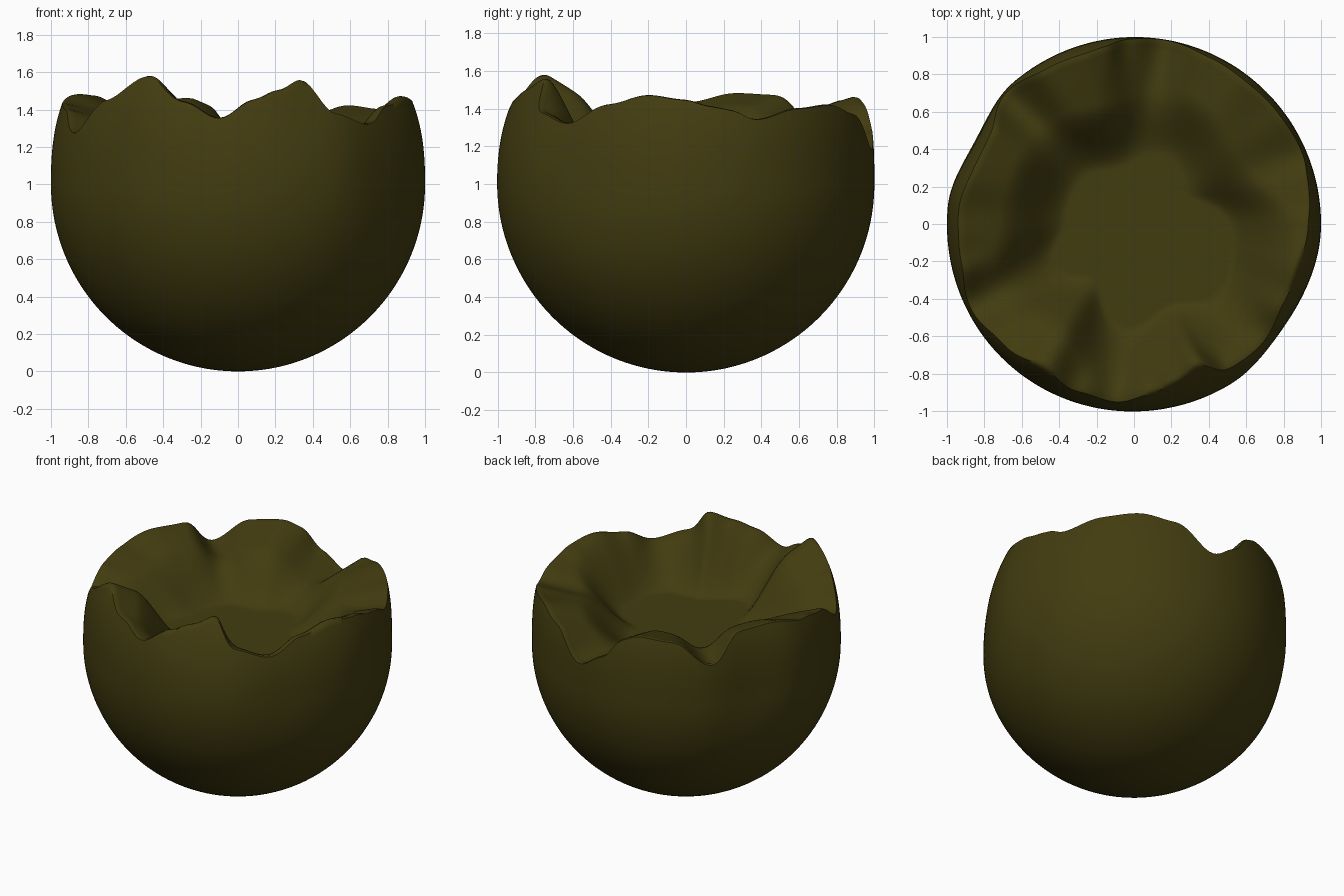
import bpy, bmesh, math

if "Cube" in bpy.data.objects:
    bpy.data.objects.remove(bpy.data.objects["Cube"])

# by angle in degrees (0 = +x): rim height, floor edge radius, sideways bulge, squareness of the upper shell
RIM = [(0, 1.445), (8, 1.41), (15, 1.39), (22, 1.34), (38, 1.40), (52, 1.42), (66, 1.37),
       (81, 1.18), (92, 1.28), (99, 1.42), (106, 1.46), (120, 1.44), (135, 1.28), (147, 1.47),
       (163, 1.48), (180, 1.43), (193, 1.40), (207, 1.27), (222, 1.45), (238, 1.58),
       (252, 1.44), (264, 1.35), (275, 1.45), (284, 1.50), (295, 1.56), (303, 1.38),
       (318, 1.32), (332, 1.42), (347, 1.47)]
FLOOR = [(0, .52), (30, .32), (65, .42), (105, .32), (140, .38), (180, .37), (207, .5),
         (235, .36), (264, .58), (295, .47), (320, .6)]
BULGE = [(0, 0), (45, .0), (80, 0), (130, -.005), (152, -.045), (175, 0), (230, .006),
         (300, 0), (325, -.03)]
SQUARE = [(0, 2.5), (45, 3.2), (105, 3), (140, 3), (200, 2.4), (238, 3), (264, 2.3),
          (295, 2.0), (330, 2.3)]
FLOOR_Z = 1.09
N, OUT, INN = 240, 60, 40


def table(t, deg):
    """Smooth periodic interpolation."""
    deg %= 360
    pts = t + [(t[0][0] + 360, t[0][1])]
    for (a, u), (b, v) in zip(pts, pts[1:]):
        if a <= deg <= b:
            s = (1 - math.cos(math.pi * (deg - a) / (b - a))) / 2
            return u + (v - u) * s


def blurred(t, deg, width):
    ks = (-1, -.67, -.33, 0, .33, .67, 1)
    ws = [1.15 - abs(k) for k in ks]
    return sum(w * table(t, deg + k * width) for k, w in zip(ks, ws)) / sum(ws)


def smooth(x):
    x = min(1, max(0, x))
    return x * x * (3 - 2 * x)


def outer_radius(z, deg):
    t = z - 1
    r = math.sqrt(max(0, 1 - abs(t) ** (table(SQUARE, deg) if t > 0 else 2)))
    return r * (1 + table(BULGE, deg) * smooth((z - .4) / .7))


def section(deg):
    """Radius and height from the bottom pole, over the rim, to the floor centre."""
    rim = blurred(RIM, deg, 3)
    top = math.asin(rim - 1)
    out = []
    for i in range(1, OUT + 1):
        a = -math.pi / 2 + (top + math.pi / 2) * i / OUT
        z = 1 + math.sin(a)
        out.append((outer_radius(z, deg), z))
    R = out[-1][0]
    # rounded lip, then a thick shoulder dropping to the floor
    out.append((R - .02, rim + .003))
    f, lip = blurred(FLOOR, deg, 12), R - .04
    for i in range(INN):
        r = lip * (1 - i / INN)
        s = max(0, (r - f) / (lip - f))
        h = .55 * smooth((r - f) / min(.34, lip - f)) + .45 * s
        edge = blurred(RIM, deg, 3 + 17 * (1 - s))
        out.append((r, FLOOR_Z + (edge - .003 - FLOOR_Z) * h))
    return out


# broken bowl: revolve the varying section
bm = bmesh.new()
cols = []
for j in range(N):
    deg = 360 * j / N
    c, s = math.cos(math.radians(deg)), math.sin(math.radians(deg))
    cols.append([bm.verts.new((r * c, r * s, z)) for r, z in section(deg)])
bottom = bm.verts.new((0, 0, 0))
middle = bm.verts.new((0, 0, FLOOR_Z))
for j in range(N):
    p, q = cols[j], cols[(j + 1) % N]
    bm.faces.new((bottom, q[0], p[0]))
    for i in range(len(p) - 1):
        bm.faces.new((p[i], q[i], q[i + 1], p[i + 1]))
    bm.faces.new((p[-1], q[-1], middle))
bmesh.ops.recalc_face_normals(bm, faces=bm.faces)
me = bpy.data.meshes.new("broken_bowl")
bm.to_mesh(me)
bm.free()
ob = bpy.data.objects.new("broken_bowl", me)
bpy.context.collection.objects.link(ob)

# dark olive material
mat = bpy.data.materials.new("olive")
mat.diffuse_color = (.055, .045, .005, 1)
mat.use_nodes = True
mat.node_tree.nodes["Principled BSDF"].inputs["Base Color"].default_value = mat.diffuse_color
me.materials.append(mat)

# smooth shading
bpy.context.view_layer.objects.active = ob
ob.select_set(True)
bpy.ops.object.shade_smooth_by_angle(angle=math.radians(60))
